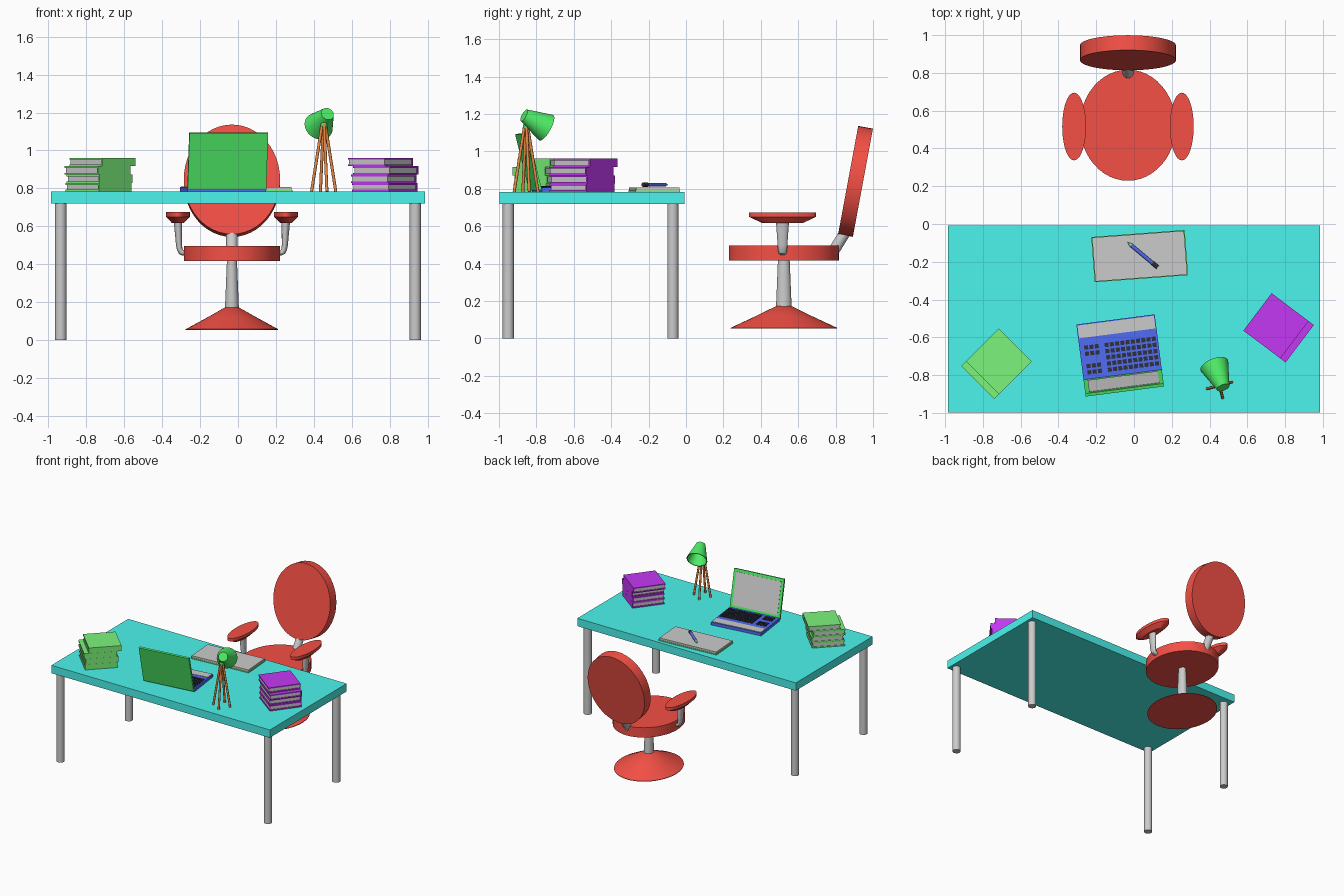
import bpy, bmesh
from math import sin, cos, pi, radians
from mathutils import Matrix, Vector

if "Cube" in bpy.data.objects:
    bpy.data.objects.remove(bpy.data.objects["Cube"])

T = Matrix.Translation


def material(name, rgb):
    m = bpy.data.materials.new(name)
    m.diffuse_color = (*rgb, 1)
    m.use_nodes = True
    m.node_tree.nodes["Principled BSDF"].inputs["Base Color"].default_value = m.diffuse_color
    return m


TEAL = material("teal", (.07, .91, .84))
RED = material("red", (.91, .08, .06))
GREEN = material("green", (.08, .88, .14))
BRIGHT = material("bright_green", (.2, .9, .2))
PURPLE = material("purple", (.55, .04, .9))
BLUE = material("blue", (.08, .15, .9))
ORANGE = material("orange", (.85, .26, .06))
BLACK = material("black", (.03, .03, .04))


def finish(name, bm, mat):
    bmesh.ops.recalc_face_normals(bm, faces=bm.faces)
    me = bpy.data.meshes.new(name)
    bm.to_mesh(me)
    bm.free()
    ob = bpy.data.objects.new(name, me)
    bpy.context.collection.objects.link(ob)
    if mat:
        me.materials.append(mat)
    return ob


def boxes(name, parts, mat=None, matrix=Matrix()):
    """One object from (centre, size) boxes."""
    bm = bmesh.new()
    for c, s in parts:
        bmesh.ops.create_cube(bm, size=1, matrix=matrix @ T(c) @ Matrix.Diagonal((*s, 1)))
    return finish(name, bm, mat)


def loft(name, sections, mat=None, matrix=Matrix(), n=48):
    """Skin capped elliptical rings (x, y, z, rx, ry, tilt about Y)."""
    bm = bmesh.new()
    rings = []
    for x, y, z, rx, ry, tilt in sections:
        m = matrix @ T((x, y, z)) @ Matrix.Rotation(tilt, 4, 'Y')
        rings.append([bm.verts.new(m @ Vector((rx * cos(2 * pi * i / n), ry * sin(2 * pi * i / n), 0)))
                      for i in range(n)])
    for a, b in zip(rings, rings[1:]):
        for i in range(n):
            j = (i + 1) % n
            bm.faces.new((a[i], a[j], b[j], b[i]))
    bm.faces.new(rings[0])
    bm.faces.new(rings[-1])
    return finish(name, bm, mat)


def between(p, q):
    d = Vector(q) - Vector(p)
    return T(p) @ d.to_track_quat('Z', 'Y').to_matrix().to_4x4(), d.length


def rod(name, p, q, r, mat=None, n=24):
    m, length = between(p, q)
    return loft(name, [(0, 0, 0, r, r, 0), (0, 0, length, r, r, 0)], mat, m, n)


# Desk
boxes("desk_top", [((0, -.502, .752), (1.97, .99, .064))], TEAL)
for sx in (-1, 1):
    for y in (-.95, -.07):
        rod("desk_leg", (sx * .935, y, 0), (sx * .935, y, .73), .03)

# Chair: seat, back, pedestal
C = T((-.032, .523, 0))
loft("seat", [(0, 0, z, .254, .294, 0) for z in (.417, .497)], RED, C)
back = T((-.032, .9065, .84)) @ Matrix.Rotation(radians(79.5), 4, 'X')
loft("backrest", [(0, 0, z, .254, .294, 0) for z in (-.04, .04)], RED, back)
rod("back_bracket", (-.032, .775, .445), (-.032, .865, .59), .03)
loft("chair_stem", [(0, 0, .16, .037, .042, 0), (0, 0, .43, .026, .031, 0)], None, C)
loft("chair_base", [(0, 0, .053, .244, .284, 0), (0, 0, .057, .244, .284, 0),
                    (0, 0, .122, .125, .145, 0), (0, 0, .173, .035, .041, 0)], RED, C)

# Chair arms
for s in (-1, 1):
    A = C @ T((0, -.007, 0))
    loft("armrest", [(s * .285, 0, .674, .063, .179, 0), (s * .285, 0, .65, .063, .179, 0),
                     (s * .285, 0, .618, .032, .11, 0)], RED, A)
    loft("arm_post", [(s * .285, 0, .64, .023, .036, 0), (s * .279, 0, .5, .016, .026, 0),
                      (s * .276, 0, .48, .015, .025, s * radians(15)),
                      (s * .269, 0, .465, .015, .023, s * radians(45)),
                      (s * .258, 0, .459, .014, .022, s * radians(75)),
                      (s * .23, 0, .458, .014, .022, s * radians(90))], None, A, 24)

# Book stacks: spine at local +x, pages on the other sides
DESK_Z = .784
for colour, mat, x, y, angle in (("green", BRIGHT, -.728, -.74, -45), ("purple", PURPLE, .766, -.55, 53)):
    stack = T((x, y, DESK_Z)) @ Matrix.Rotation(radians(angle), 4, 'Z')
    for i, shift in enumerate((-.01, -.004, -.017, .018)):
        m = stack @ T((0, shift, i * .0443))
        boxes(colour + "_book_cover", [((0, 0, .0045), (.248, .245, .009)),
                                       ((0, 0, .0395), (.248, .245, .009)),
                                       ((.12, 0, .022), (.008, .245, .03))], mat, m)
        boxes(colour + "_book_pages", [((-.002, 0, .022), (.236, .232, .03))], None, m)

# Laptop
L = T((-.079, -.6515, DESK_Z)) @ Matrix.Rotation(radians(7.4), 4, 'Z')
boxes("laptop_base", [((0, 0, .012), (.418, .295, .024))], BLUE, L)
boxes("laptop_palm_rest", [((0, .107, .0245), (.408, .068, .005))], None, L)
keys = [((-.064 + c * .028, .02 - r * .033, .026), (.021, .022, .008)) for r in range(5) for c in range(10)]
keys += [((-.173 + c * .028, .02 - r * .033, .026), (.021, .022, .008)) for r in (0, 1, 3, 4) for c in range(3)]
boxes("laptop_keys", keys, BLACK, L)
S = L @ T((0, -.147, .012)) @ Matrix.Rotation(radians(14), 4, 'X')
boxes("laptop_lid", [((0, -.008, .154), (.418, .016, .308))], GREEN, S)
boxes("laptop_screen", [((0, 0, .158), (.375, .004, .256))], None, S)

# Notepad and pen
N = T((.03, -.17, DESK_Z)) @ Matrix.Rotation(radians(4.3), 4, 'Z')
boxes("notepad_cover", [((0, 0, .004), (.496, .24, .008))], BRIGHT, N)
boxes("notepad_pages", [((0, 0, .0145), (.488, .233, .016))], None, N)
P, plen = between((-.035, -.096, .822), (.125, -.229, .822))
loft("pen_tip", [(0, 0, 0, .001, .001, 0), (0, 0, .025, .01, .01, 0)], BRIGHT, P, 16)
loft("pen_body", [(0, 0, .025, .01, .01, 0), (0, 0, plen - .035, .01, .01, 0)], BLUE, P, 16)
loft("pen_cap", [(0, 0, plen - .035, .0115, .0115, 0), (0, 0, plen, .0115, .0115, 0)], BLACK, P, 16)

# Lamp: four splayed legs, joint and hollow shade
apex = Vector((.452, -.855, 1.14))
for k in range(4):
    a = radians(15 + 90 * k)
    d = Vector((cos(a), sin(a), 0))
    foot = apex + d * .066
    foot.z = DESK_Z
    rod("lamp_leg", foot, apex + d * .008, .008, ORANGE, 16)
rod("lamp_joint", apex - Vector((0, 0, .015)), (.463, -.85, 1.18), .016, GREEN)
M, h = between((.472, -.866, 1.193), (.425, -.748, 1.127))
loft("lamp_shade", [(0, 0, 0, .035, .035, 0), (0, 0, h, .078, .078, 0),
                    (0, 0, h, .072, .072, 0), (0, 0, .012, .031, .031, 0)], GREEN, M)

bpy.ops.object.select_all(action='SELECT')
bpy.context.view_layer.objects.active = bpy.context.selected_objects[0]
bpy.ops.object.shade_smooth_by_angle(angle=radians(30))
